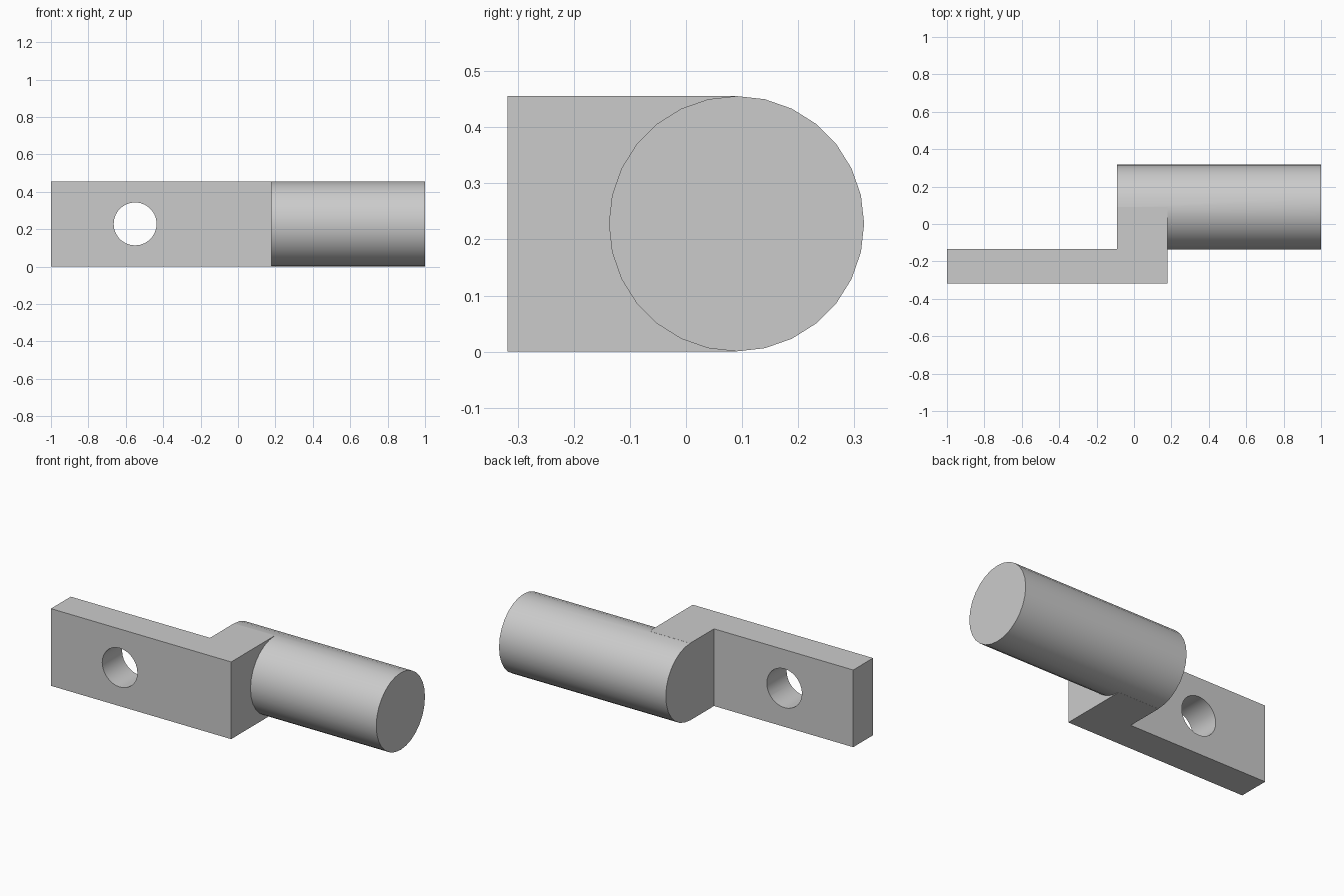
import bpy
import bmesh
import math
from mathutils import Matrix

if "Cube" in bpy.data.objects:
    bpy.data.objects.remove(bpy.data.objects["Cube"], do_unlink=True)

HEIGHT = 0.456
SIDES = 28
ROD_Y = 0.09
MID_Z = HEIGHT / 2

grey = bpy.data.materials.new("light grey")
grey.use_nodes = True
grey.diffuse_color = (0.6, 0.6, 0.6, 1)
grey.node_tree.nodes["Principled BSDF"].inputs["Base Color"].default_value = grey.diffuse_color


def make_object(name, bm):
    bmesh.ops.recalc_face_normals(bm, faces=bm.faces)
    mesh = bpy.data.meshes.new(name)
    bm.to_mesh(mesh)
    bm.free()
    mesh.materials.append(grey)
    obj = bpy.data.objects.new(name, mesh)
    bpy.context.collection.objects.link(obj)
    return obj


def prism(name, outline, height):
    bm = bmesh.new()
    base = bm.faces.new([bm.verts.new((x, y, 0)) for x, y in outline])
    top = bmesh.ops.extrude_face_region(bm, geom=[base])["geom"]
    verts = [v for v in top if isinstance(v, bmesh.types.BMVert)]
    bmesh.ops.translate(bm, verts=verts, vec=(0, 0, height))
    return make_object(name, bm)


def cylinder(name, radius, length, centre, axis):
    bm = bmesh.new()
    turn = Matrix.Rotation(math.pi / 2, 4, axis)
    bmesh.ops.create_cone(bm, cap_ends=True, segments=SIDES, radius1=radius, radius2=radius,
                          depth=length, matrix=Matrix.Translation(centre) @ turn)
    return make_object(name, bm)


def combine(target, tool, operation):
    mod = target.modifiers.new(operation.title(), "BOOLEAN")
    mod.operation = operation
    mod.solver = "EXACT"
    mod.object = tool
    bpy.context.view_layer.objects.active = target
    bpy.ops.object.modifier_apply(modifier=mod.name)
    bpy.data.objects.remove(tool, do_unlink=True)


# Flat tongue with the offset block, as one L-shaped prism
bracket = prism("offset_rod_bracket",
                [(-1, -0.318), (0.178, -0.318), (0.178, ROD_Y),
                 (-0.09, ROD_Y), (-0.09, -0.133), (-1, -0.133)], HEIGHT)

# Round rod running out of the block
rod = cylinder("rod", 0.2275, 1.09, (0.455, ROD_Y, MID_Z), "Y")
combine(bracket, rod, "UNION")

# Bolt hole through the tongue
hole = cylinder("hole_cutter", 0.115, 0.5, (-0.55, -0.22, MID_Z), "X")
hole.hide_render = True
combine(bracket, hole, "DIFFERENCE")

# Smooth rod and hole, sharp edges elsewhere
bpy.ops.object.select_all(action="DESELECT")
bracket.select_set(True)
bpy.context.view_layer.objects.active = bracket
bpy.ops.object.shade_smooth_by_angle(angle=math.radians(30))
